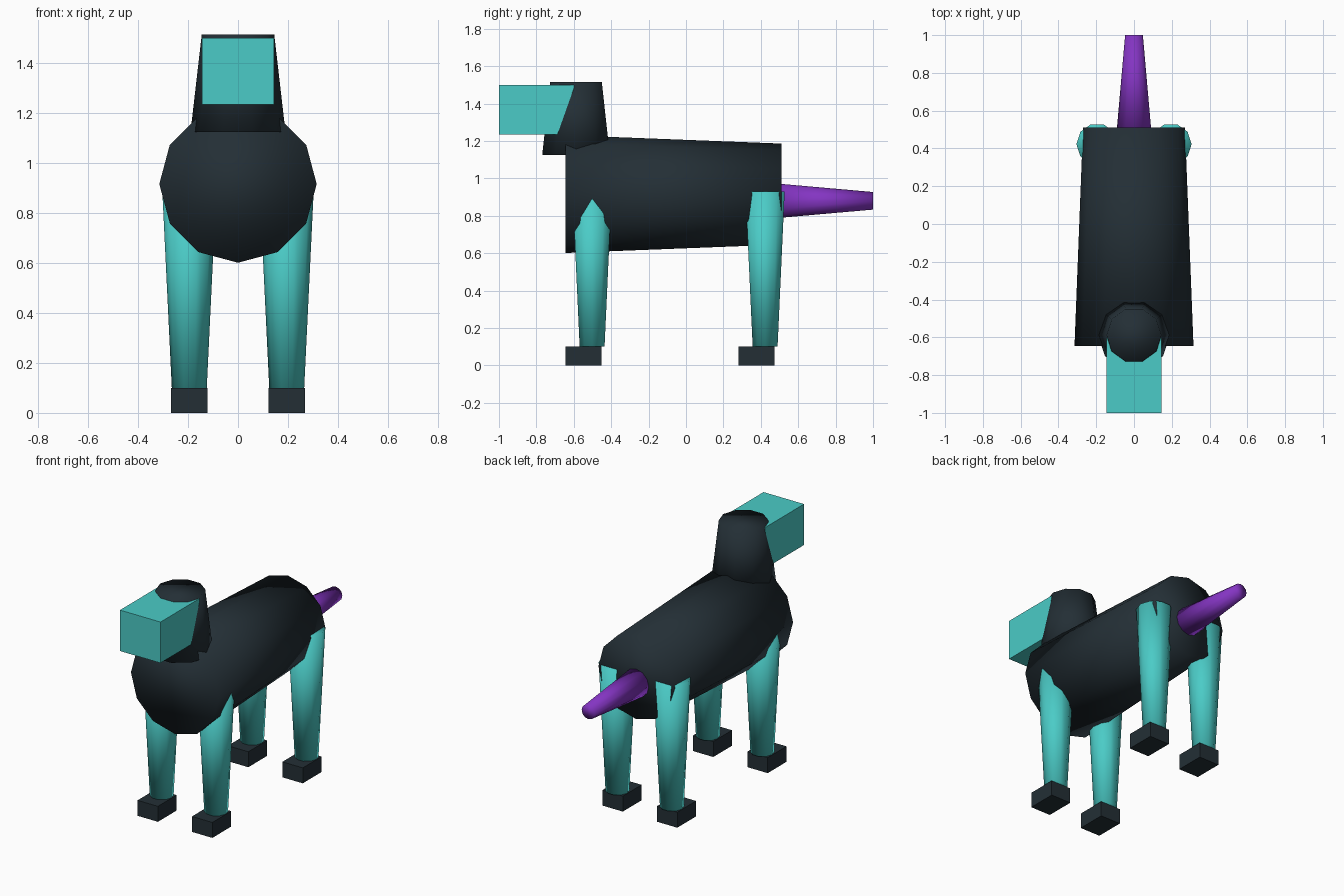
import bpy
from mathutils import Vector

if "Cube" in bpy.data.objects:
    bpy.data.objects.remove(bpy.data.objects["Cube"])


def material(name, color):
    m = bpy.data.materials.new(name)
    m.diffuse_color = (*color, 1)
    m.use_nodes = True
    m.node_tree.nodes["Principled BSDF"].inputs["Base Color"].default_value = m.diffuse_color
    return m


TEAL = material("teal", (0.07, 0.60, 0.57))
DARK = material("dark slate", (0.017, 0.028, 0.036))
PURPLE = material("purple", (0.23, 0.035, 0.54))


def cone(name, start, end, r1, r2, sides, mat):
    """Smooth tapered cylinder running from start to end, first vertex on the x axis."""
    start, end = Vector(start), Vector(end)
    axis = end - start
    u = Vector((1, 0, 0))
    v = axis.normalized().cross(u)
    bpy.ops.mesh.primitive_cone_add(vertices=sides, radius1=r1, radius2=r2, depth=axis.length)
    ob = bpy.context.object
    # primitive's first vertex lies on +y or +x; turn it so a vertex lies on x
    first = ob.data.vertices[0].co
    if abs(first.y) > abs(first.x):
        u, v = -v, u
    mid = (start + end) / 2
    w = axis.normalized()
    for p in ob.data.vertices:
        c = p.co.copy()
        p.co = mid + u * c.x + v * c.y + w * c.z
    ob.name = name
    ob.data.materials.append(mat)
    bpy.ops.object.shade_smooth()
    return ob


def box(name, low, high, mat):
    low, high = Vector(low), Vector(high)
    bpy.ops.mesh.primitive_cube_add(size=1, location=(low + high) / 2)
    ob = bpy.context.object
    ob.scale = high - low
    bpy.ops.object.transform_apply(location=False, rotation=False, scale=True)
    ob.name = name
    ob.data.materials.append(mat)
    return ob


# Torso, neck, muzzle and tail
cone("body", (0, -0.645, 0.916), (0, 0.51, 0.916), 0.315, 0.27, 12, DARK)
cone("neck", (0, -0.588, 1.125), (0, -0.588, 1.515), 0.19, 0.145, 10, DARK)
box("muzzle", (-0.145, -1.0, 1.235), (0.145, -0.6, 1.5), TEAL)
cone("tail", (0, 0.5, 0.88), (0, 1.0, 0.88), 0.091, 0.047, 12, PURPLE)

# Legs and feet
for side, x in (("left", -0.195), ("right", 0.195)):
    for end, y, toe in (("front", -0.502, -0.645), ("back", 0.423, 0.28)):
        cone(f"{end}_{side}_leg", (x, y, 0.1), (x, y, 0.93), 0.07, 0.11, 10, TEAL)
        box(f"{end}_{side}_foot", (x - 0.073, toe, 0), (x + 0.073, toe + 0.192, 0.1), DARK)
